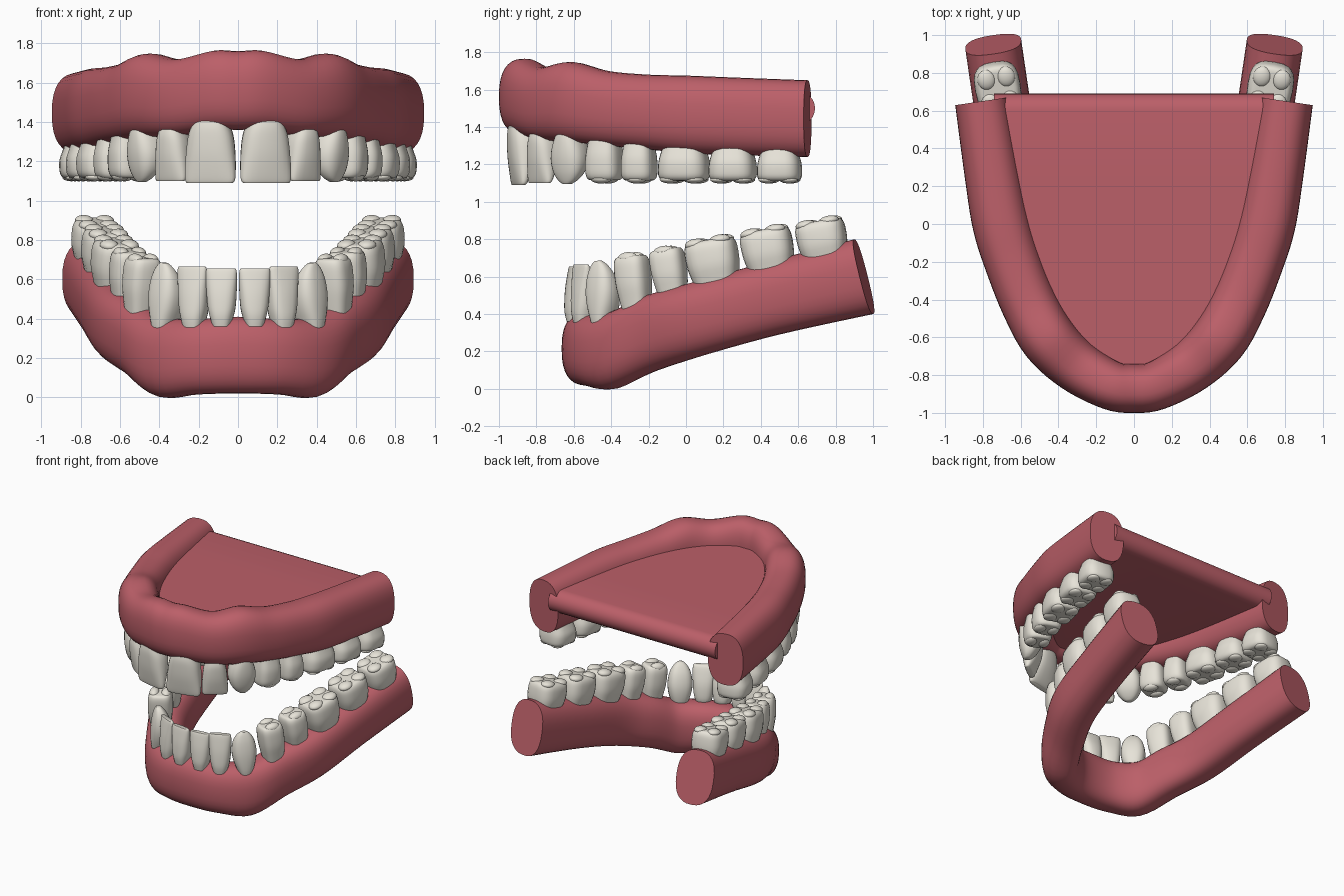
import bpy, bmesh, math
from mathutils import Vector, Matrix

if "Cube" in bpy.data.objects:
    bpy.data.objects.remove(bpy.data.objects["Cube"])


def material(name, color):
    m = bpy.data.materials.new(name)
    m.diffuse_color = color
    m.use_nodes = True
    m.node_tree.nodes["Principled BSDF"].inputs["Base Color"].default_value = m.diffuse_color
    return m


GUM = material("gum_pink", (0.50, 0.115, 0.14, 1))
ENAMEL = material("enamel", (0.80, 0.77, 0.69, 1))


def spline(rows, steps):
    """Catmull-Rom interpolation of rows of numbers."""
    out = []
    for i in range(len(rows) - 1):
        a, b, c, d = (rows[max(0, min(len(rows) - 1, i + k))] for k in (-1, 0, 1, 2))
        for s in range(steps):
            t = s / steps
            out.append(tuple(0.5 * (2 * q + (r - p) * t + (2 * p - 5 * q + 4 * r - u) * t * t
                                    + (3 * q - p - 3 * r + u) * t ** 3)
                             for p, q, r, u in zip(a, b, c, d)))
    out.append(tuple(rows[-1]))
    return out


def superellipse(n, power):
    pts = []
    for i in range(n):
        a = 2 * math.pi * i / n
        c, s = math.cos(a), math.sin(a)
        pts.append((math.copysign(abs(c) ** (2 / power), c), math.copysign(abs(s) ** (2 / power), s)))
    return pts


def loft(bm, rings):
    """Skin a list of closed rings and cap both ends."""
    vs = [[bm.verts.new(p) for p in ring] for ring in rings]
    n = len(vs[0])
    for a, b in zip(vs, vs[1:]):
        for i in range(n):
            j = (i + 1) % n
            bm.faces.new((a[i], a[j], b[j], b[i]))
    bm.faces.new(vs[0])
    bm.faces.new(vs[-1])


def finish(bm, name, mat, angle=40, mirror=False):
    bmesh.ops.recalc_face_normals(bm, faces=bm.faces)
    me = bpy.data.meshes.new(name)
    bm.to_mesh(me)
    bm.free()
    me.materials.append(mat)
    ob = bpy.data.objects.new(name, me)
    bpy.context.collection.objects.link(ob)
    bpy.ops.object.select_all(action='DESELECT')
    ob.select_set(True)
    bpy.context.view_layer.objects.active = ob
    bpy.ops.object.shade_smooth_by_angle(angle=math.radians(angle))
    if mirror:
        ob.modifiers.new("mirror", 'MIRROR').use_mirror_merge = False
    return ob


def gum(name, half):
    """Tube along the arch; rows: x, y, half width, top z, bottom z, backward lean."""
    full = [(-r[0],) + r[1:] for r in half[:0:-1]] + half
    rows = spline(full, 5)
    section = superellipse(32, 2.5)
    rings = []
    for i, (x, y, w, zt, zb, lean) in enumerate(rows):
        p, q = rows[max(i - 1, 0)], rows[min(i + 1, len(rows) - 1)]
        t = Vector((q[0] - p[0], q[1] - p[1])).normalized()
        zc, hz = (zt + zb) / 2, (zt - zb) / 2
        rings.append([(x + t.y * w * u, y - t.x * w * u - lean * hz * v, zc + hz * v)
                      for u, v in section])
    bm = bmesh.new()
    loft(bm, rings)
    finish(bm, name, GUM)


UPPER = [(0, -.87, .13, 1.76, 1.36, 0), (.12, -.855, .13, 1.763, 1.36, 0),
         (.30, -.755, .14, 1.72, 1.33, 0), (.45, -.61, .15, 1.748, 1.32, 0),
         (.555, -.42, .15, 1.70, 1.30, 0), (.64, -.20, .152, 1.68, 1.28, 0),
         (.70, 0, .155, 1.675, 1.26, 0), (.745, .25, .15, 1.665, 1.25, 0),
         (.805, .65, .143, 1.65, 1.24, 0)]
LOWER = [(0, -.535, .13, .41, .02, 0), (.20, -.505, .135, .40, .015, 0),
         (.375, -.39, .14, .41, 0, 0), (.49, -.20, .145, .49, .095, .15),
         (.60, .05, .15, .56, .18, .25), (.67, .45, .15, .67, .29, .25),
         (.745, .95, .15, .80, .40, .25)]
gum("upper_gum", UPPER)
gum("lower_gum", LOWER)

# Palate: flat plate inside the upper arch with a rounded back edge
side = [r[:2] for r in UPPER[:-1]] + [(.74, .60)]
outline = [(-x, y) for x, y in side[:0:-1]] + side
bm = bmesh.new()
rings = []
for k in range(13):
    a = math.pi * (k / 12 - .5)
    rings.append([(x, y + (.09 * math.cos(a) if y > .55 else 0), 1.5 + .09 * math.sin(a))
                  for x, y in outline])
loft(bm, rings)
finish(bm, "palate", GUM)

# Tooth profiles from root to tip: height, width scale, depth scale
INCISOR = [(-.2, .55, .7), (0, .74, .97), (.2, .88, 1), (.5, .96, .88),
           (.8, 1, .58), (.95, .98, .38), (1, .90, .26)]
CANINE = [(-.2, .4, .6), (0, .62, .9), (.25, .90, 1), (.5, 1, .95),
          (.75, .86, .72), (.92, .55, .42), (1, .22, .2)]
MOLAR = [(-.3, .75, .75), (0, .87, .88), (.3, .97, 1), (.6, 1, 1),
         (.80, .97, .94), (.91, .84, .78), (.93, .55, .5)]
KINDS = [("central_incisor", INCISOR, []), ("lateral_incisor", INCISOR, []),
         ("canine", CANINE, []),
         ("first_premolar", MOLAR, [(0, -.24), (0, .24)]),
         ("second_premolar", MOLAR, [(0, -.24), (0, .24)])]
KINDS += [(n + "_molar", MOLAR, [(a, b) for a in (-.24, .24) for b in (-.22, .22)])
          for n in ("first", "second", "third")]


def tooth(name, profile, cusps, base, t, slope, w, d, h, up):
    """One tooth, mirrored to the other side; local axes run along, out of and up from the arch."""
    out = Vector((t.y, -t.x, 0))
    along = Vector((t.x, t.y, slope)).normalized()
    rise = Vector((-t.x * slope, -t.y * slope, 1)).normalized() * up
    m = Matrix((along, out, rise)).transposed().to_4x4()
    m.translation = base
    section = superellipse(24, 3 if cusps else 2.6)
    bm = bmesh.new()
    rings = []
    for z, sw, sd in spline(profile, 3):
        shift = 0 if cusps else (1 - sd) * d * .2
        rings.append([m @ Vector((u * w * sw / 2, v * d * sd / 2 + shift, z * h)) for u, v in section])
    loft(bm, rings)
    for cx, cy in cusps:
        size = Matrix.Diagonal((.21 * w if len(cusps) > 2 else .32 * w, .2 * d, .13 * h, 1))
        bmesh.ops.create_uvsphere(bm, u_segments=16, v_segments=10, radius=1,
                                  matrix=m @ Matrix.Translation((cx * w, cy * d, .88 * h)) @ size)
    finish(bm, name, ENAMEL, 60, True)


def row(prefix, data, up):
    """Rows: x, y, width, depth, gum z, tip z, slope; teeth turn to follow the arch."""
    for i, (x, y, w, d, zg, zt, slope) in enumerate(data):
        p = data[i - 1] if i else (-x, y)
        q = data[min(i + 1, len(data) - 1)]
        t = Vector((q[0] - p[0], q[1] - p[1])).normalized()
        name, profile, cusps = KINDS[i]
        tooth(prefix + name, profile, cusps, (x, y, zg), t, slope, w, d, abs(zt - zg), up)


row("upper_", [(.138, -.872, .265, .16, 1.38, 1.09, 0), (.33, -.765, .19, .15, 1.34, 1.10, 0),
               (.465, -.62, .20, .18, 1.36, 1.095, 0), (.555, -.435, .19, .20, 1.31, 1.10, 0),
               (.625, -.25, .18, .21, 1.29, 1.10, 0), (.69, -.01, .27, .25, 1.27, 1.10, 0),
               (.745, .25, .25, .25, 1.26, 1.10, 0), (.785, .50, .235, .24, 1.25, 1.10, 0)], -1)
row("lower_", [(.083, -.585, .16, .13, .41, .655, 0), (.225, -.545, .165, .13, .40, .665, 0),
               (.37, -.44, .18, .16, .37, .685, .05), (.495, -.27, .18, .18, .48, .73, .12),
               (.56, -.075, .185, .19, .54, .765, .17), (.625, .16, .28, .24, .59, .815, .18),
               (.675, .455, .275, .24, .65, .87, .19), (.725, .745, .265, .24, .71, .915, .2)], 1)
